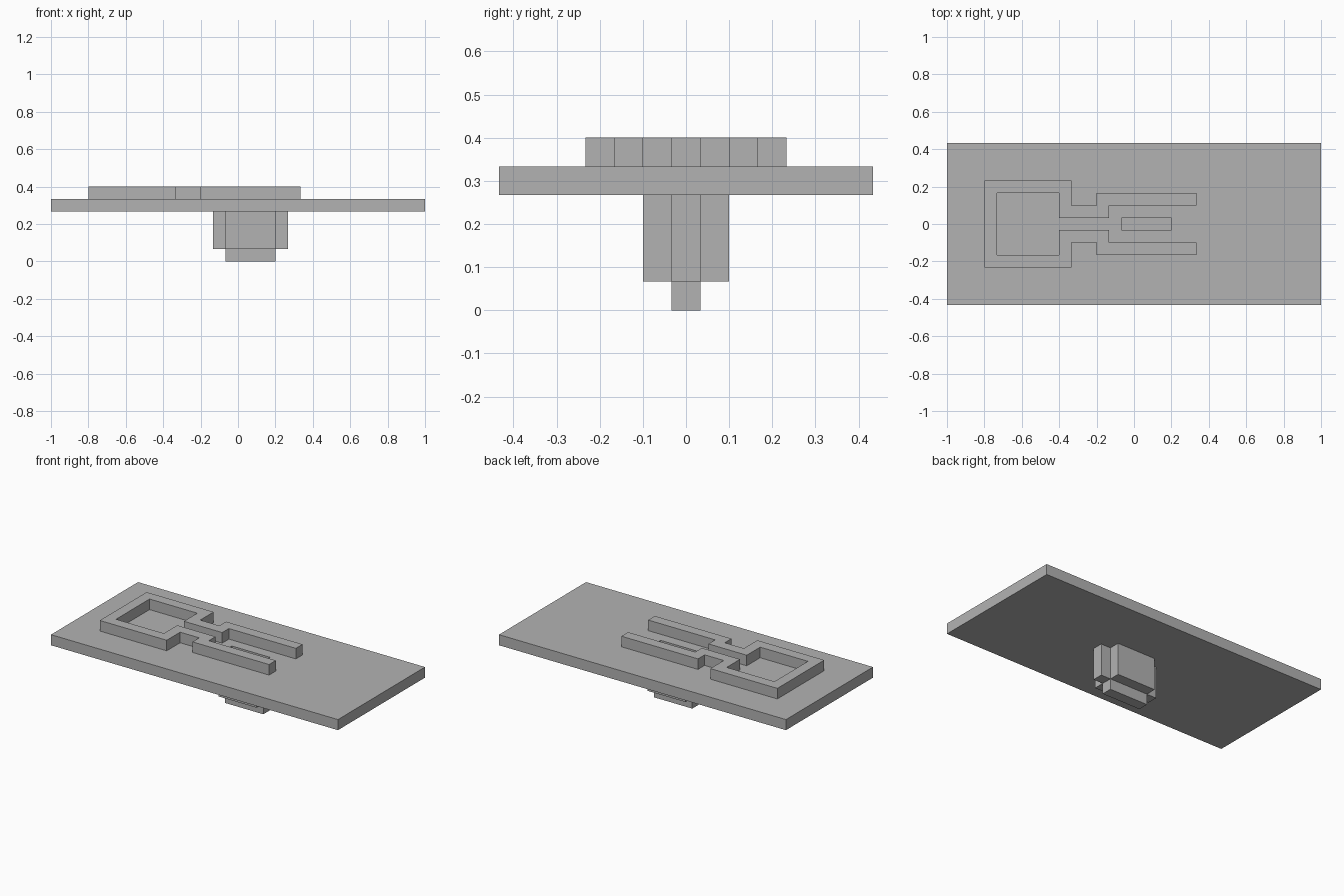
import bpy, bmesh

if "Cube" in bpy.data.objects:
    bpy.data.objects.remove(bpy.data.objects["Cube"])

U = 1 / 15  # the model sits on a grid of this pitch

grey = bpy.data.materials.new("plain_grey")
grey.diffuse_color = (0.45, 0.45, 0.45, 1)
grey.use_nodes = True
grey.node_tree.nodes["Principled BSDF"].inputs["Base Color"].default_value = grey.diffuse_color


def finish(name, bm):
    bmesh.ops.recalc_face_normals(bm, faces=bm.faces[:])
    mesh = bpy.data.meshes.new(name)
    bm.to_mesh(mesh)
    bm.free()
    mesh.materials.append(grey)
    obj = bpy.data.objects.new(name, mesh)
    bpy.context.collection.objects.link(obj)


def prism(name, outline, z0, z1):
    """Extrude a flat outline (grid units) from z0 to z1."""
    bm = bmesh.new()
    face = bm.faces.new([bm.verts.new((x * U, y * U, z0 * U)) for x, y in outline])
    ext = bmesh.ops.extrude_face_region(bm, geom=[face], use_keep_orig=True)
    top = [v for v in ext["geom"] if isinstance(v, bmesh.types.BMVert)]
    bmesh.ops.translate(bm, verts=top, vec=(0, 0, (z1 - z0) * U))
    finish(name, bm)


def rect(x0, x1, y0, y1):
    return [(x0, y0), (x1, y0), (x1, y1), (x0, y1)]


def frame(name, outer, inner, z0, z1):
    """Slab with a rectangular opening through it."""
    bm = bmesh.new()
    o0, o1, i0, i1 = [[bm.verts.new((x * U, y * U, z * U)) for x, y in loop]
                      for loop, z in ((outer, z0), (outer, z1), (inner, z0), (inner, z1))]
    for a, b in ((o0, o1), (o1, i1), (i1, i0), (i0, o0)):
        for k in range(4):
            n = (k + 1) % 4
            bm.faces.new((a[k], a[n], b[n], b[k]))
    finish(name, bm)


# Base plate with a slot through it
frame("base_plate", rect(-15, 15, -6.5, 6.5), rect(-1, 3, -0.5, 0.5), 4, 5)

# Raised outline: square loop, narrow neck and two arms, mirrored across y
half = [(-12, 3.5), (-5, 3.5), (-5, 1.5), (-3, 1.5), (-3, 2.5), (5, 2.5), (5, 1.5),
        (-2, 1.5), (-2, 0.5), (-6, 0.5), (-6, 2.5), (-11, 2.5)]
prism("raised_outline", half + [(x, -y) for x, y in reversed(half)], 5, 6)

# Pocket below the slot: four walls and a floor
prism("pocket_left_wall", rect(-2, -1, -0.5, 0.5), 1, 4)
prism("pocket_right_wall", rect(3, 4, -0.5, 0.5), 1, 4)
prism("pocket_front_wall", rect(-1, 3, -1.5, -0.5), 1, 4)
prism("pocket_back_wall", rect(-1, 3, 0.5, 1.5), 1, 4)
prism("pocket_floor", rect(-1, 3, -0.5, 0.5), 0, 1)
